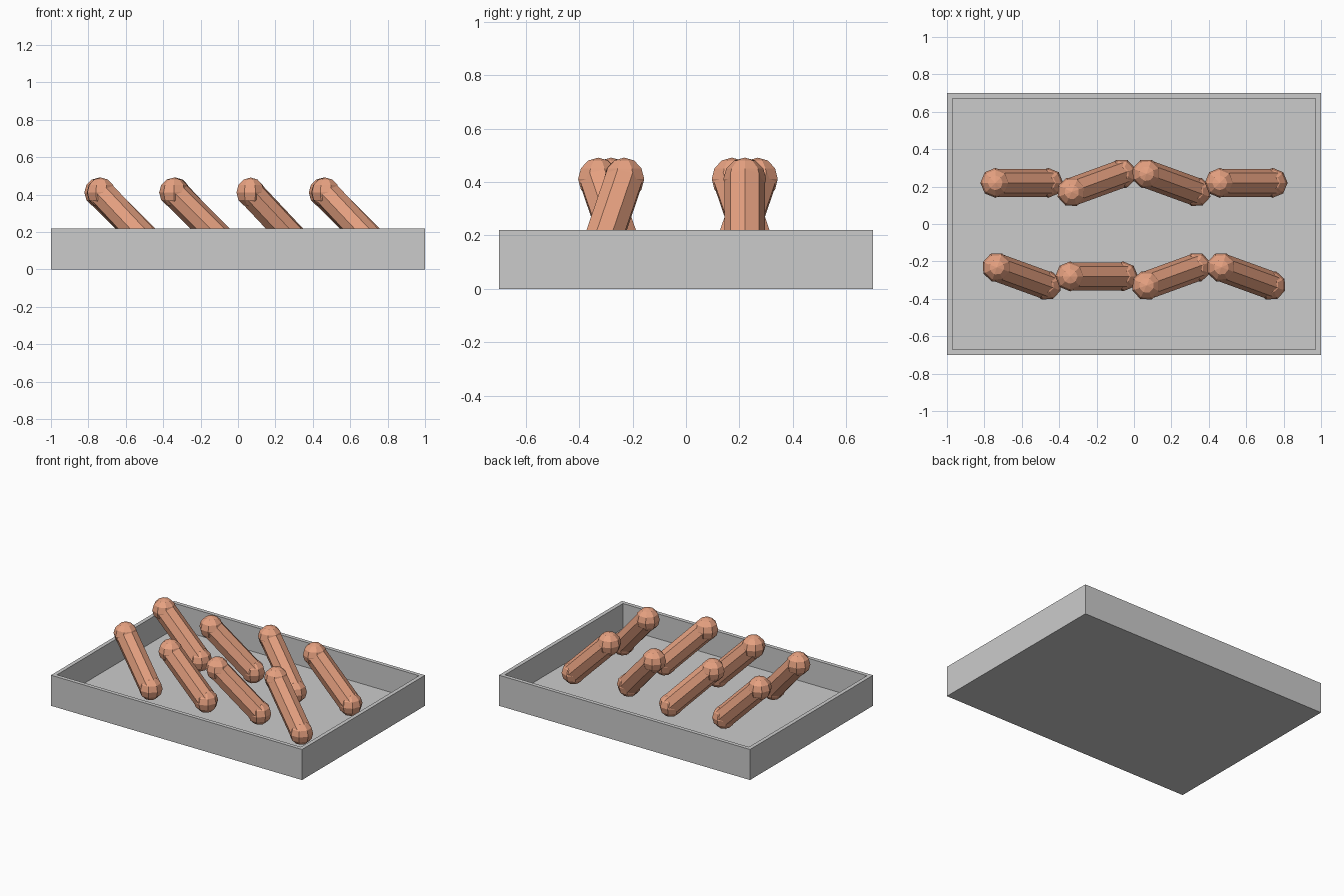
import bpy, bmesh, math
from mathutils import Matrix, Vector

if "Cube" in bpy.data.objects:
    bpy.data.objects.remove(bpy.data.objects["Cube"])

# warm terracotta for the sausages
mat = bpy.data.materials.new("terracotta")
mat.diffuse_color = (0.80, 0.36, 0.22, 1)
mat.use_nodes = True
mat.node_tree.nodes["Principled BSDF"].inputs["Base Color"].default_value = mat.diffuse_color


def make_object(name, bm, material=None):
    mesh = bpy.data.meshes.new(name)
    bm.to_mesh(mesh)
    bm.free()
    ob = bpy.data.objects.new(name, mesh)
    if material:
        mesh.materials.append(material)
    bpy.context.collection.objects.link(ob)
    return ob


# open tray: block with its top face inset and pushed down to the floor
W, D, H, WALL, FLOOR = 2.0, 1.4, 0.22, 0.04, 0.04
bm = bmesh.new()
bmesh.ops.create_cube(bm, size=1, matrix=Matrix.Translation((0, 0, H / 2)) @ Matrix.Diagonal((W, D, H, 1)))
top = max(bm.faces, key=lambda f: f.calc_center_median().z)
bmesh.ops.inset_individual(bm, faces=[top], thickness=WALL)
inner = bmesh.ops.extrude_discrete_faces(bm, faces=[top])["faces"][0]
bmesh.ops.translate(bm, verts=inner.verts, vec=(0, 0, FLOOR - H))
make_object("tray", bm)


# leaning rod: eight-sided shaft with a faceted ball on each end
def rod(name, x, y, yaw, length=0.4, r_shaft=0.075, r_ball=0.08):
    bm = bmesh.new()
    tilt = Matrix.Rotation(math.radians(-45), 4, 'Y')
    turn = Matrix.Rotation(math.radians(22.5), 4, 'Z') @ Matrix.Rotation(math.radians(-22.5), 4, 'Z')
    bmesh.ops.create_cone(bm, cap_ends=True, segments=8, radius1=r_shaft, radius2=r_shaft,
                          depth=length, matrix=tilt @ turn)
    for s in (-1, 1):
        end = tilt @ Vector((0, 0, s * length / 2))
        bmesh.ops.create_uvsphere(bm, u_segments=8, v_segments=6, radius=r_ball,
                                  matrix=Matrix.Translation(end))
    ob = make_object(name, bm, mat)
    ob.location = (x, y, 0.27)
    ob.rotation_euler.z = math.radians(yaw)


# two rows of four, each with its own turn
for row, y, yaws in (("back", 0.22, (0, 20, -20, 0)), ("front", -0.28, (-20, 0, 20, -20))):
    for i, yaw in enumerate(yaws):
        rod(f"{row}_rod_{i + 1}", -0.6 + 0.4 * i, y, yaw)
